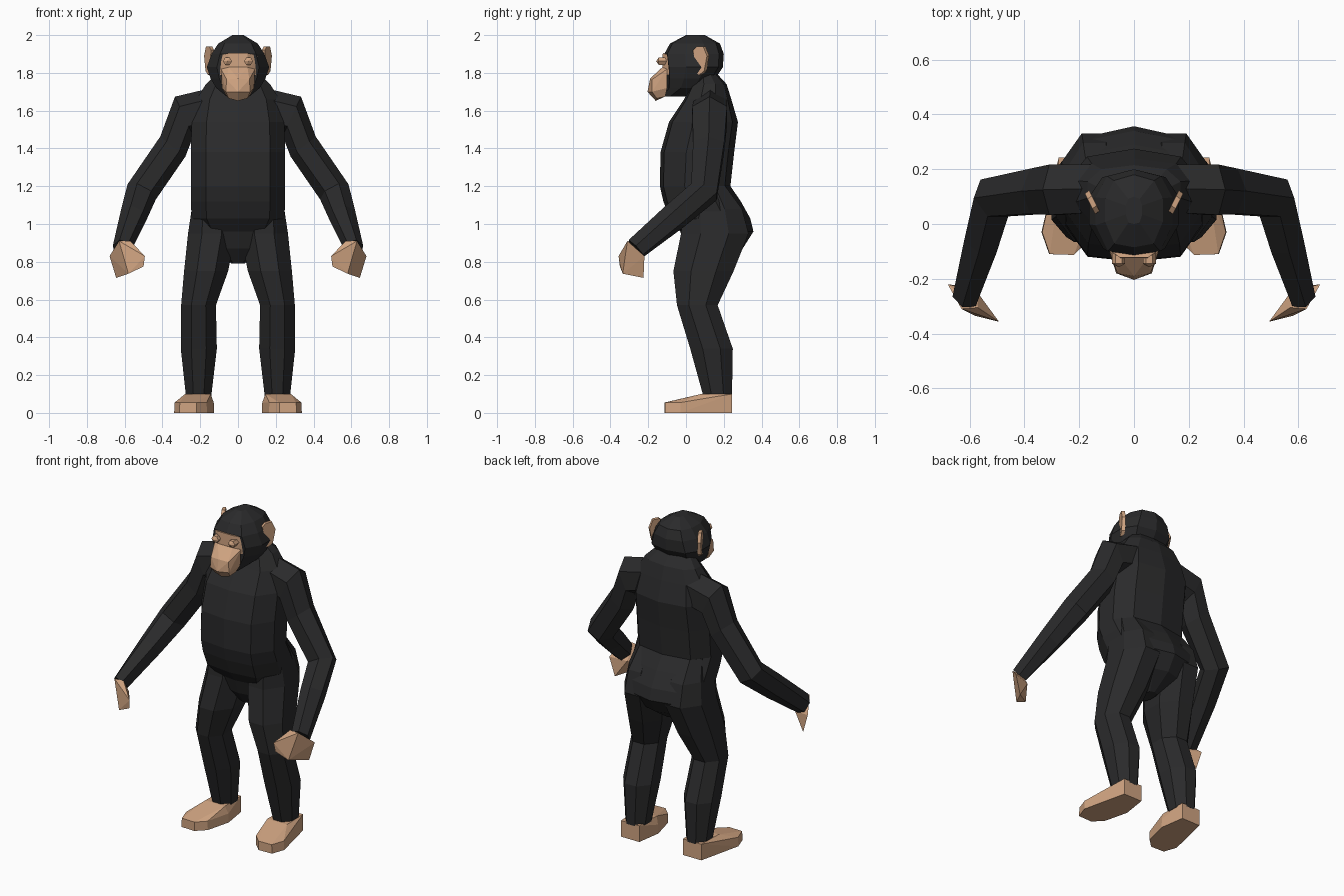
import bpy, bmesh, math
from mathutils import Vector


def material(name, rgb):
    m = bpy.data.materials.new(name)
    m.diffuse_color = (*rgb, 1)
    return m


FUR = material("black fur", (0.023, 0.023, 0.024))
SKIN = material("tan skin", (0.63, 0.37, 0.22))


def finish(name, bm, mat, mirror):
    bmesh.ops.recalc_face_normals(bm, faces=bm.faces)
    me = bpy.data.meshes.new(name)
    bm.to_mesh(me)
    bm.free()
    me.materials.append(mat)
    ob = bpy.data.objects.new(name, me)
    bpy.context.collection.objects.link(ob)
    if mirror:
        mod = ob.modifiers.new("mirror", 'MIRROR')
        mod.use_mirror_merge = False
    return ob


def loft(name, rings, mat, mirror=False):
    bm = bmesh.new()
    rows = [[bm.verts.new(p) for p in r] for r in rings]
    n = len(rows[0])
    for a, b in zip(rows, rows[1:]):
        for i in range(n):
            j = (i + 1) % n
            bm.faces.new((a[i], a[j], b[j], b[i]))
    bm.faces.new(rows[0])
    bm.faces.new(rows[-1])
    return finish(name, bm, mat, mirror)


def hull(name, points, mat, mirror=False, both=False):
    bm = bmesh.new()
    for x, y, z in points:
        bm.verts.new((x, y, z))
        if both and x:
            bm.verts.new((-x, y, z))
    res = bmesh.ops.convex_hull(bm, input=bm.verts)
    loose = [v for v in bm.verts if not v.link_faces]
    bmesh.ops.delete(bm, geom=loose, context='VERTS')
    bmesh.ops.dissolve_limit(bm, angle_limit=0.05, verts=bm.verts, edges=bm.edges)
    return finish(name, bm, mat, mirror)


# Body cross-section: broad flat front and back, bevelled sides
HALF = [(0, -1), (0.68, -0.9), (1, -0.3), (1, 0.35), (0.7, 0.84), (0, 1)]
SECTION = HALF + [(-x, y) for x, y in HALF[-2:0:-1]]
OCT = [(math.cos(a) * 1.06, math.sin(a) * 1.06)
       for a in (math.radians(22.5 + 45 * k) for k in range(8))]


def flat_ring(section, z, x0, x1, y0, y1):
    cx, cy, rx, ry = (x0 + x1) / 2, (y0 + y1) / 2, (x1 - x0) / 2, (y1 - y0) / 2
    return [(cx + u * rx, cy + v * ry, z) for u, v in section]


def body(name, table):
    loft(name, [flat_ring(SECTION, z, -w, w, f, b) for z, w, f, b in table], FUR)


# Torso with belly, buttocks and neck: height, half width, front, back
body("torso", [
    (0.79, 0.035, 0.06, 0.18), (0.87, 0.12, 0.0, 0.30), (0.96, 0.20, -0.03, 0.357),
    (1.03, 0.245, -0.085, 0.34), (1.12, 0.25, -0.12, 0.29), (1.20, 0.25, -0.138, 0.235),
    (1.38, 0.25, -0.135, 0.255), (1.54, 0.245, -0.09, 0.275), (1.66, 0.22, -0.01, 0.24),
    (1.74, 0.17, 0.03, 0.215), (1.80, 0.11, 0.05, 0.16)])

# Head
body("head", [
    (1.675, 0.06, -0.13, 0.00), (1.72, 0.115, -0.10, 0.11), (1.77, 0.145, -0.10, 0.155),
    (1.83, 0.165, -0.105, 0.195), (1.90, 0.14, -0.115, 0.20), (1.955, 0.105, -0.085, 0.18),
    (2.0, 0.03, 0.0, 0.10)])

# Legs: height, inner x, outer x, front y, back y
loft("leg", [flat_ring(OCT, *r) for r in [
    (0.09, 0.14, 0.277, 0.09, 0.245), (0.34, 0.11, 0.305, 0.02, 0.25),
    (0.57, 0.115, 0.303, -0.05, 0.17), (0.75, 0.05, 0.288, -0.07, 0.255),
    (0.95, 0.01, 0.267, -0.03, 0.335), (1.08, 0.04, 0.247, -0.02, 0.30),
    (1.2, 0.06, 0.22, 0.02, 0.21)]], FUR, True)

# Feet, slightly turned out
outline = [(0.15, 0.243), (0.275, 0.243), (0.30, 0.10), (0.338, -0.03), (0.31, -0.11),
           (0.22, -0.113), (0.165, -0.06), (0.127, 0.09)]
hull("foot", [(x, y, 0) for x, y in outline]
     + [(x * 0.98 + 0.004, y, 0.055) for x, y in outline]
     + [(0.15, 0.243, 0.1), (0.275, 0.243, 0.1), (0.28, 0.08, 0.1), (0.145, 0.08, 0.1)],
     SKIN, True)


def tilted_ring(center, normal, ru, rv, sides=6):
    c, n = Vector(center), Vector(normal).normalized()
    u = Vector((0, 1, 0))
    u = (u - n * u.dot(n)).normalized()
    v = n.cross(u)
    angles = [math.tau * (k + 0.5) / sides for k in range(sides)]
    return [c + u * math.cos(a) * ru * 1.12 + v * math.sin(a) * rv for a in angles]


# Arms: centre, direction, front-back radius, sideways radius
loft("arm", [tilted_ring(*r) for r in [
    ((0.13, 0.13, 1.61), (1, 0, -0.15), 0.09, 0.11),
    ((0.285, 0.125, 1.57), (0.9, 0, -0.42), 0.095, 0.115),
    ((0.345, 0.12, 1.41), (0.6, 0, -0.75), 0.085, 0.085),
    ((0.51, 0.095, 1.17), (0.4, -0.35, -0.75), 0.075, 0.085),
    ((0.555, -0.06, 1.04), (0.28, -0.7, -0.6), 0.068, 0.072),
    ((0.615, -0.265, 0.87), (0.2, -0.72, -0.65), 0.057, 0.05)]], FUR, True)

# Hands
hull("hand", [(0.57, -0.305, 0.91), (0.63, -0.31, 0.91), (0.68, -0.22, 0.83),
              (0.645, -0.225, 0.715), (0.58, -0.335, 0.737), (0.50, -0.35, 0.775),
              (0.493, -0.357, 0.83), (0.575, -0.245, 0.82), (0.61, -0.31, 0.80)], SKIN, True)

# Upper face plate and muzzle
hull("upper_face", [(0.105, -0.085, 1.89), (0.05, -0.123, 1.905), (0.095, -0.09, 1.79),
                    (0.05, -0.125, 1.79), (0.08, -0.05, 1.89), (0.08, -0.05, 1.79)],
     SKIN, both=True)
hull("muzzle", [(0.05, -0.125, 1.83), (0.09, -0.10, 1.82), (0.085, -0.10, 1.72),
                (0.06, -0.18, 1.765), (0, -0.19, 1.77), (0.065, -0.18, 1.70),
                (0, -0.204, 1.70), (0.05, -0.155, 1.665), (0, -0.16, 1.652),
                (0.06, -0.11, 1.675)], SKIN, both=True)

# Eyes
hull("eye", [(0.056 + 0.024 * math.cos(a), y, 1.862 + 0.022 * math.sin(a))
             for a in (math.tau * k / 6 for k in range(6)) for y in (-0.10, -0.145)]
     + [(0.056, -0.158, 1.862)], SKIN, True)

# Ears: thin plates flaring out and back
ear = [(0.04, 1.92), (0.06, 1.94), (0.095, 1.94), (0.115, 1.89), (0.10, 1.81),
       (0.075, 1.79), (0.045, 1.80), (0.055, 1.85)]
loft("ear", [[(0.132 + (y - 0.04) * 0.5 + dx, y + dy, z) for y, z in ear]
             for dx, dy in ((-0.006, 0.008), (0.010, -0.004))], SKIN, True)
